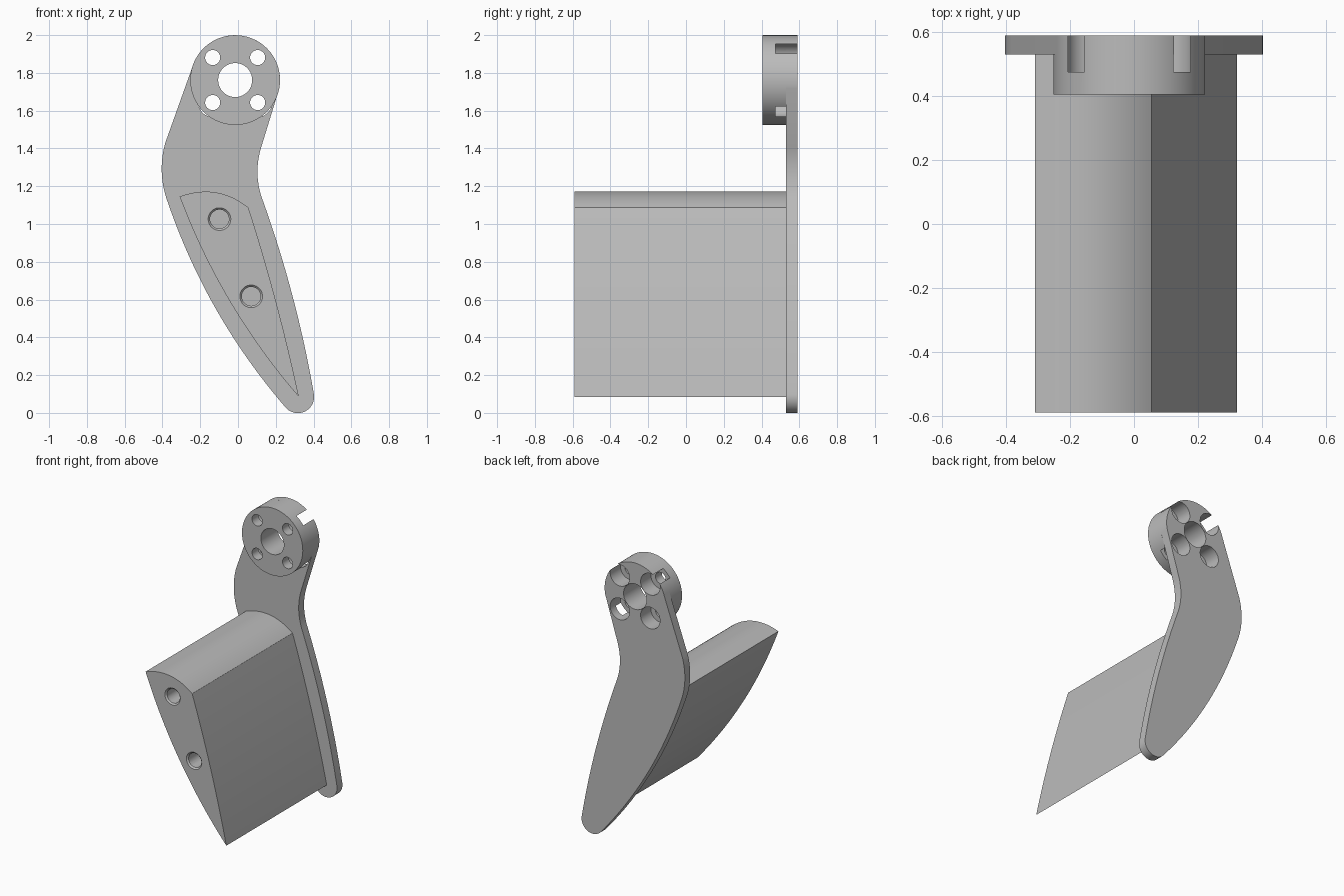
import bpy, bmesh, math
from mathutils import Vector

cube = bpy.data.objects.get("Cube")
if cube:
    bpy.data.objects.remove(cube, do_unlink=True)

grey = bpy.data.materials.new("plain_grey")
grey.use_nodes = True
COLOUR = (0.5, 0.5, 0.5, 1)
grey.diffuse_color = COLOUR
grey.node_tree.nodes["Principled BSDF"].inputs["Base Color"].default_value = COLOUR


def polar(centre, radius, start, end, steps):
    """Points along a circular arc in x, z."""
    angles = [math.radians(start + (end - start) * i / steps) for i in range(steps + 1)]
    return [Vector((centre[0] + radius * math.cos(a), centre[1] + radius * math.sin(a))) for a in angles]


def circle(centre, radius, steps=64):
    return polar(centre, radius, 0, 360, steps)[:-1]


def bow(a, b, rise, steps=24):
    """Shallow curve from a to b, bulging to the left of travel; b is left out."""
    a, b = Vector(a), Vector(b)
    d = b - a
    side = Vector((-d.y, d.x)).normalized()
    return [a + d * t + side * 4 * rise * t * (1 - t) for t in (i / steps for i in range(steps))]


def prism(name, outline, y0, y1):
    """Extrude an x, z outline from y0 to y1."""
    bm = bmesh.new()
    face = bm.faces.new([bm.verts.new((p.x, y0, p.y)) for p in outline])
    made = bmesh.ops.extrude_face_region(bm, geom=[face])["geom"]
    bmesh.ops.translate(bm, vec=(0, y1 - y0, 0), verts=[v for v in made if isinstance(v, bmesh.types.BMVert)])
    bmesh.ops.recalc_face_normals(bm, faces=bm.faces)
    mesh = bpy.data.meshes.new(name)
    bm.to_mesh(mesh)
    bm.free()
    obj = bpy.data.objects.new(name, mesh)
    bpy.context.collection.objects.link(obj)
    mesh.materials.append(grey)
    return obj


def activate(obj):
    bpy.ops.object.select_all(action="DESELECT")
    obj.select_set(True)
    bpy.context.view_layer.objects.active = obj


def cut(obj, cutters):
    for cutter in cutters:
        mod = obj.modifiers.new("cut", "BOOLEAN")
        mod.operation, mod.solver, mod.object = "DIFFERENCE", "EXACT", cutter
        activate(obj)
        bpy.ops.object.modifier_apply(modifier=mod.name)


FRONT, PLATE_FRONT, BACK = -0.59, 0.53, 0.59
HUB, HUB_R = (-0.015, 1.762), 0.2375

# Curved side plate, with a round head and a rounded tip
tip = polar((0.317, 0.085), 0.086, 10, -138, 24)
neck_top, neck_low = (0.124, 1.41), (0.124, 1.145)
bulge_low, bulge_top = (-0.377, 1.13), (-0.385, 1.43)
outline = polar(HUB, HUB_R, 165, -11, 56)
outline += bow(neck_top, neck_low, -0.021)
outline += bow(neck_low, tip[0], 0.024)
outline += tip[:-1]
outline += bow(tip[-1], bulge_low, 0.062)
outline += bow(bulge_low, bulge_top, 0.023) + [Vector(bulge_top)]
plate = prism("side_plate", outline, PLATE_FRONT, BACK)

# Round mounting hub in front of the plate head
hub = prism("mounting_hub", circle(HUB, HUB_R, 96), 0.405, PLATE_FRONT)

# Long wedge-shaped pedal block
heel, crown, toe = (-0.309, 1.145), (0.055, 1.087), (0.322, 0.085)
block = prism("wedge_block", bow(heel, crown, 0.052) + bow(crown, toe, 0.013) + bow(toe, heel, 0.055),
              FRONT, PLATE_FRONT)

# Centre bore, four bolt holes and their counterbores from the back
bore = prism("bore_cutter", circle(HUB, 0.09), 0.3, 0.7)
bolt_spots = [(HUB[0] + sx * 0.119, HUB[1] + sz * 0.119) for sx in (-1, 1) for sz in (-1, 1)]
bolts = [prism("bolt_cutter", circle(p, 0.04, 40), 0.3, 0.7) for p in bolt_spots]
counterbores = [prism("counterbore_cutter", circle(p, 0.076, 48), 0.475, 0.7) for p in bolt_spots]
cut(hub, [bore] + bolts + counterbores)
cut(plate, [bore] + counterbores)

# Two blind holes with chamfered rims in the block's front end
sockets = []
for x, z in ((-0.098, 1.026), (0.07, 0.617)):
    sockets.append(prism("socket_cutter", circle((x, z), 0.05, 48), FRONT - 0.1, FRONT + 0.22))
    bpy.ops.mesh.primitive_cone_add(vertices=48, radius1=0.07, radius2=0.04, depth=0.03,
                                    location=(x, FRONT + 0.005, z), rotation=(-math.pi / 2, 0, 0))
    sockets.append(bpy.context.object)
cut(block, sockets)

for cutter in [bore] + bolts + counterbores + sockets:
    bpy.data.objects.remove(cutter, do_unlink=True)

# Smooth curved walls, keep edges sharp
for obj in (plate, hub, block):
    activate(obj)
    bpy.ops.object.shade_smooth_by_angle(angle=math.radians(25))
